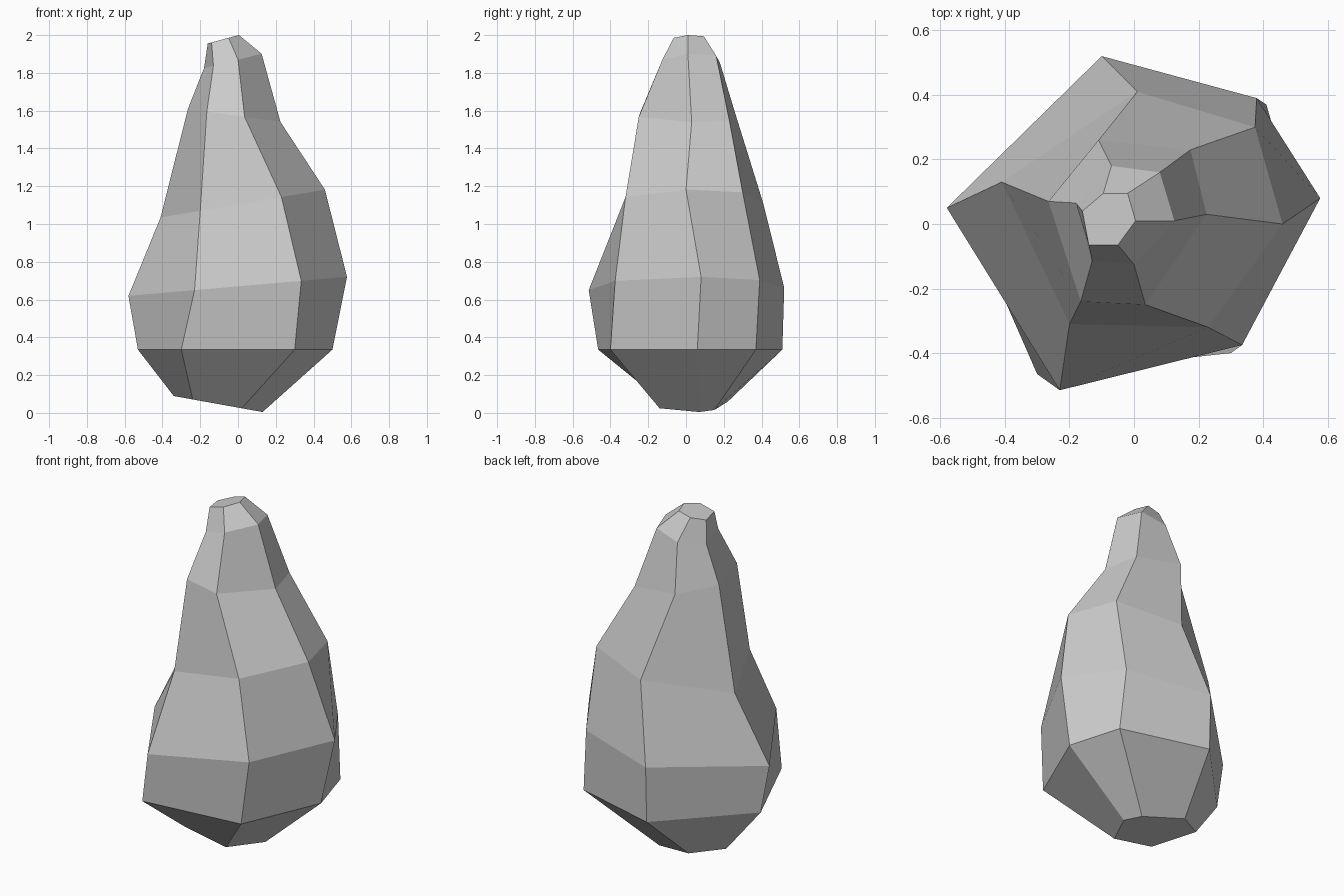
import bpy
import bmesh

# Tilted six-sided rings from bottom to top: (height, tilt along x, outline)
# Outline order: right, back right, back, left, front left, front right
RINGS = [
    (0.028, -0.18, [(.13, .07), (.07, .15), (-.17, .22), (-.34, .11), (-.24, -.14), (.02, -.14)]),
    (0.335, 0.00, [(.50, .06), (.41, .37), (-.10, .51), (-.53, .06), (-.30, -.465), (.30, -.40)]),
    (0.67, 0.087, [(.577, .08), (.38, .39), (-.10, .52), (-.58, .05), (-.23, -.515), (.335, -.375)]),
    (1.104, 0.17, [(.46, 0), (.375, .30), (.01, .41), (-.41, .13), (-.20, -.31), (.23, -.32)]),
    (1.572, -0.143, [(.225, .03), (.175, .23), (-.11, .26), (-.265, .07), (-.165, -.24), (.035, -.25)]),
    (1.87, 0.25, [(.125, .01), (.08, .16), (-.07, .18), (-.18, .065), (-.13, -.115), (0, -.125)]),
    (1.999, 0.27, [(.005, .01), (-.02, .095), (-.095, .095), (-.16, .04), (-.14, -.065), (-.05, -.065)]),
]

# Rock body: bridge neighbouring rings and cap both ends
bm = bmesh.new()
loops = [[bm.verts.new((x, y, z + tilt * x)) for x, y in outline]
         for z, tilt, outline in RINGS]
for low, high in zip(loops, loops[1:]):
    for i in range(6):
        j = (i + 1) % 6
        bm.faces.new((low[i], low[j], high[j], high[i]))
bm.faces.new(loops[0][::-1])
bm.faces.new(loops[-1])
bmesh.ops.recalc_face_normals(bm, faces=bm.faces)

mesh = bpy.data.meshes.new("rock")
bm.to_mesh(mesh)
bm.free()
rock = bpy.data.objects.new("rock", mesh)
bpy.context.collection.objects.link(rock)
